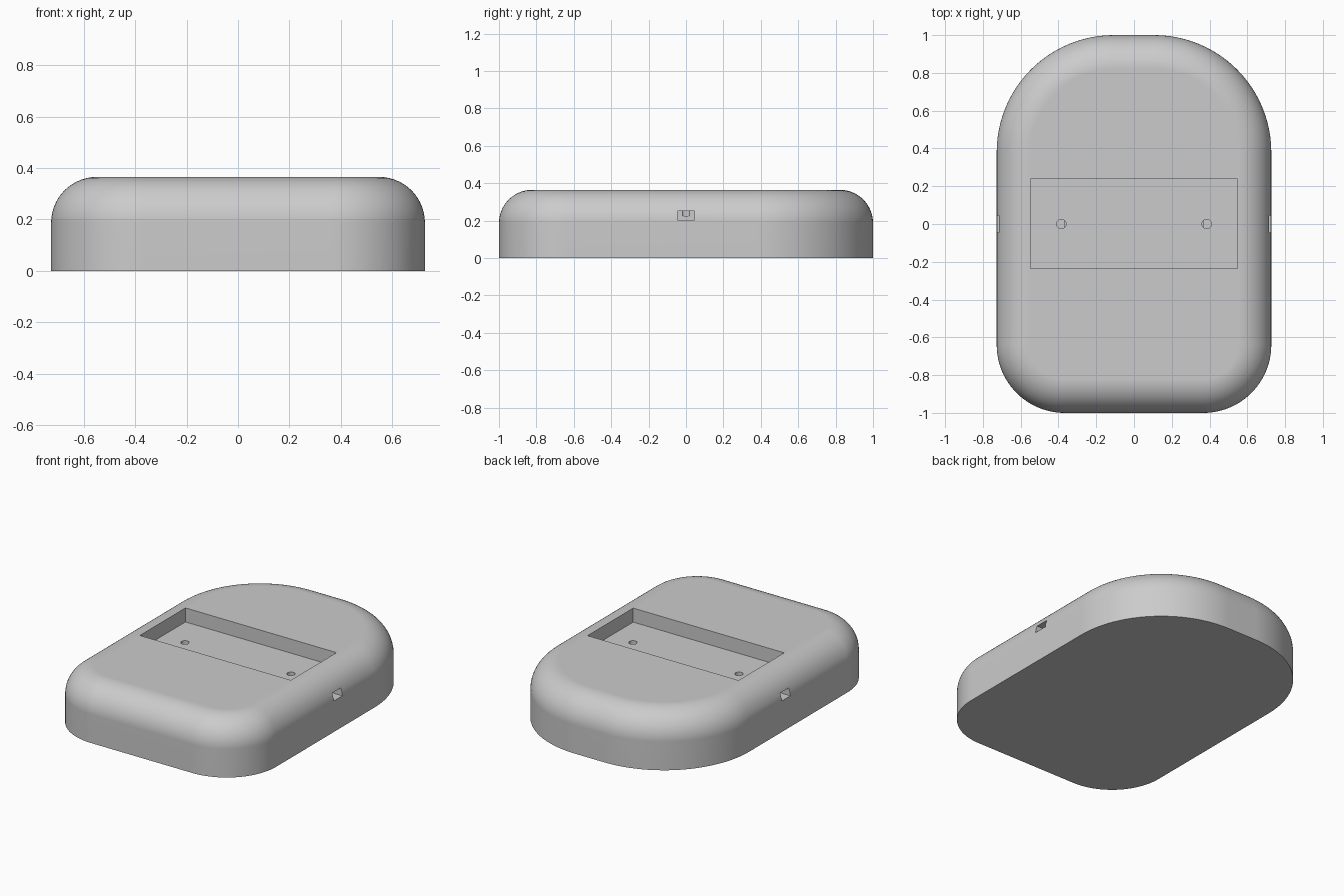
import bpy, bmesh
from math import sin, cos, pi

cube = bpy.data.objects.get("Cube")
if cube:
    bpy.data.objects.remove(cube, do_unlink=True)

HALF_W, HALF_L, HEIGHT = 0.727, 1.0, 0.365
FILLET = 0.178
FRONT_R, BACK_R = 0.36, 0.62
ARC, STEPS = 24, 14

grey = bpy.data.materials.new("plain_grey")
grey.use_nodes = True
colour = (0.6, 0.6, 0.6, 1)
grey.diffuse_color = colour
grey.node_tree.nodes["Principled BSDF"].inputs["Base Color"].default_value = colour


def outline(inset):
    """Rounded outline with wide back corners and tighter front corners."""
    pts = []
    corners = [(1, 1, BACK_R), (-1, 1, BACK_R), (-1, -1, FRONT_R), (1, -1, FRONT_R)]
    for q, (sx, sy, r) in enumerate(corners):
        cx, cy = sx * (HALF_W - r), sy * (HALF_L - r)
        for i in range(ARC + 1):
            a = (q + i / ARC) * pi / 2
            pts.append((cx + (r - inset) * cos(a), cy + (r - inset) * sin(a)))
    return pts


def add_object(name, bm):
    bmesh.ops.recalc_face_normals(bm, faces=bm.faces)
    mesh = bpy.data.meshes.new(name)
    bm.to_mesh(mesh)
    bm.free()
    mesh.materials.append(grey)
    obj = bpy.data.objects.new(name, mesh)
    bpy.context.collection.objects.link(obj)
    return obj


def box(name, x0, x1, y0, y1, z0, z1):
    bm = bmesh.new()
    bmesh.ops.create_cube(bm, size=1)
    for v in bm.verts:
        v.co = (x1 if v.co.x > 0 else x0, y1 if v.co.y > 0 else y0, z1 if v.co.z > 0 else z0)
    return add_object(name, bm)


def cylinder(name, x, radius, z0, z1):
    bm = bmesh.new()
    bmesh.ops.create_cone(bm, cap_ends=True, segments=32, radius1=radius, radius2=radius, depth=z1 - z0)
    bmesh.ops.translate(bm, verts=bm.verts, vec=(x, 0, (z0 + z1) / 2))
    return add_object(name, bm)


# Housing: stacked outlines, straight wall then rounded top edge
levels = [(0, 0)]
for i in range(STEPS + 1):
    a = i / STEPS * pi / 2
    levels.append((FILLET * (1 - cos(a)), HEIGHT - FILLET * (1 - sin(a))))

bm = bmesh.new()
rings = [[bm.verts.new((x, y, z)) for x, y in outline(inset)] for inset, z in levels]
count = len(rings[0])
for low, high in zip(rings, rings[1:]):
    for i in range(count):
        j = (i + 1) % count
        bm.faces.new((low[i], low[j], high[j], high[i]))
bm.faces.new(rings[0][::-1])
bm.faces.new(rings[-1])
housing = add_object("housing", bm)

# Cutters: top pocket, plus a wire hole and side slot on each side
cutters = [box("pocket_cutter", -0.548, 0.548, -0.235, 0.238, 0.273, 0.5)]
for side, label in ((1, "left"), (-1, "right")):
    cutters.append(cylinder(label + "_hole_cutter", side * 0.385, 0.025, 0.225, 0.3))
    x0, x1 = sorted((side * 0.37, side * 0.9))
    cutters.append(box(label + "_slot_cutter", x0, x1, -0.045, 0.045, 0.203, 0.252))

bpy.context.view_layer.objects.active = housing
housing.select_set(True)
for cutter in cutters:
    cutter.hide_render = True
    mod = housing.modifiers.new(cutter.name, "BOOLEAN")
    mod.operation = "DIFFERENCE"
    mod.solver = "EXACT"
    mod.object = cutter
    bpy.ops.object.modifier_apply(modifier=mod.name)
for cutter in cutters:
    bpy.data.objects.remove(cutter, do_unlink=True)

# Smooth the rounding, keep cut edges crisp and large faces flat
bpy.ops.object.shade_smooth_by_angle(angle=pi / 6)
weighted = housing.modifiers.new("flat_faces", "WEIGHTED_NORMAL")
weighted.keep_sharp = True
